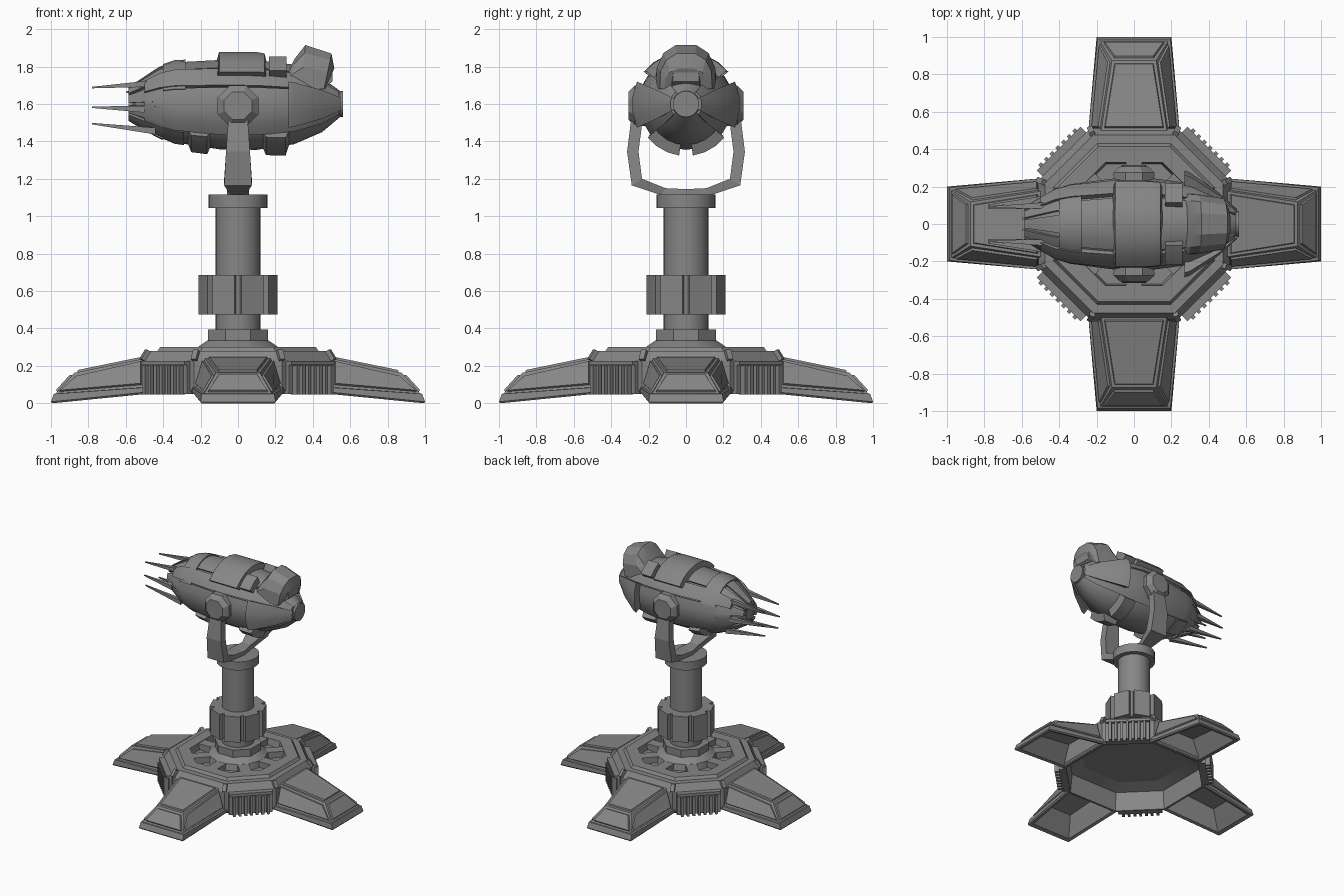
import bpy, bmesh
from math import sin, cos, pi, radians
from mathutils import Vector, Matrix

if "Cube" in bpy.data.objects:
    bpy.data.objects.remove(bpy.data.objects["Cube"], do_unlink=True)

grey = bpy.data.materials.new("gunmetal_grey")
grey.use_nodes = True
COL = (0.24, 0.24, 0.24, 1)
grey.diffuse_color = COL
grey.node_tree.nodes["Principled BSDF"].inputs["Base Color"].default_value = COL


def finish(bm, name, angle=28):
    """Turn a bmesh into an object, smooth where the surface is gentle."""
    bmesh.ops.recalc_face_normals(bm, faces=bm.faces)
    for f in bm.faces:
        f.smooth = True
    for e in bm.edges:
        e.smooth = len(e.link_faces) == 2 and e.calc_face_angle(0) < radians(angle)
    me = bpy.data.meshes.new(name)
    bm.to_mesh(me)
    bm.free()
    me.materials.append(grey)
    ob = bpy.data.objects.new(name, me)
    bpy.context.collection.objects.link(ob)
    return ob


def loft_bm(rings):
    """Bridge equal-length rings of points and cap both ends."""
    bm = bmesh.new()
    vs = [[bm.verts.new(p) for p in r] for r in rings]
    n = len(vs[0])
    for a, b in zip(vs, vs[1:]):
        for i in range(n):
            j = (i + 1) % n
            bm.faces.new((a[i], a[j], b[j], b[i]))
    bm.faces.new(vs[0])
    bm.faces.new(vs[-1])
    return bm


def loft(name, rings, angle=28):
    return finish(loft_bm(rings), name, angle)


def box(name, loc, size, turn=0):
    bm = bmesh.new()
    m = Matrix.Rotation(turn, 4, 'Z') @ Matrix.Translation(loc) @ Matrix.Diagonal((*size, 1))
    bmesh.ops.create_cube(bm, size=1, matrix=m)
    return finish(bm, name)


def turned(name, profile, n, phase=0):
    """Stack of regular rings around the vertical axis: (radius, z) pairs."""
    return loft(name, [[(r * cos(2 * pi * i / n + phase), r * sin(2 * pi * i / n + phase), z)
                        for i in range(n)] for r, z in profile])


def octagon(a, z, k=0.46):
    b = a * k
    return [(a, -b, z), (a, b, z), (b, a, z), (-b, a, z),
            (-a, b, z), (-a, -b, z), (-b, -a, z), (b, -a, z)]


# Hollow octagonal hub with a pocketed ring on top
loft("base_hub", [octagon(a, z) for a, z in (
    (.37, .232), (.465, .2), (.478, .05), (.495, .05), (.51, .07), (.51, .225), (.475, .28),
    (.43, .28), (.415, .302), (.33, .302), (.32, .25), (.2, .25))], 15)

for k in range(8):
    box("ring_bridge", (.27, 0, .274), (.14, .085, .05), k * pi / 4)


# Four sloping hollow legs with raised panels
def quad(r0, w0, z0, r1, w1, z1, turn):
    m = Matrix.Rotation(turn, 3, 'Z')
    return [m @ Vector(p) for p in ((r0, -w0, z0), (r1, -w1, z1), (r1, w1, z1), (r0, w0, z0))]


for k in range(4):
    t = k * pi / 2
    bm = loft_bm([quad(.5, .15, .21, .86, .1, .138, t),
                  quad(.5, .212, .055, .965, .172, .008, t),
                  quad(.49, .235, .05, .995, .195, 0, t),
                  quad(.49, .245, .06, 1, .2, .008, t),
                  quad(.49, .245, .085, .985, .195, .05, t),
                  quad(.5, .23, .086, .975, .18, .052, t),
                  quad(.5, .175, .24, .875, .118, .163, t)])
    bmesh.ops.recalc_face_normals(bm, faces=bm.faces)
    bm.faces.ensure_lookup_table()
    show = bm.faces[-6:-3] + [bm.faces[-1]]
    bmesh.ops.inset_individual(bm, faces=show, thickness=.022, depth=0)
    bmesh.ops.inset_individual(bm, faces=show, thickness=.006, depth=.011)
    finish(bm, "leg", 10)

    # Finned vent on each diagonal side
    d = t + pi / 4
    box("vent_panel", (.53, 0, .137), (.04, .33, .175), d)
    box("vent_hood", (.545, 0, .215), (.05, .33, .022), d)
    for i in range(7):
        box("vent_fin", (.562, (i - 3) * .043, .125), (.045, .02, .155), d)
    # Short ridges over the hub corners
    for s in (-1, 1):
        m = .495
        p = Vector((m, s * m * .46, .255))
        ob = box("corner_ridge", (0, 0, 0), (.06, .03, .03))
        ob.matrix_world = (Matrix.Rotation(t, 4, 'Z') @ Matrix.Translation(p)
                           @ Matrix.Rotation(s * .4, 4, 'Z') @ Matrix.Rotation(1, 4, 'Y'))

# Column, collars and the toothed sleeve
turned("column_cone", [(.23, .25), (.22, .3), (.16, .34)], 16, pi / 16)
turned("lower_collar", [(.175, .335), (.175, .395)], 8, pi / 8)
turned("column", [(.12, .3), (.12, 1.06)], 32)
turned("top_collar", [(.158, 1.045), (.158, 1.115)], 32)
sleeve = []
for k in range(8):
    for off, r in ((-.3, .212), (.3, .212), (.34, .18), (.445, .18)):
        a = k * pi / 4 + pi / 8 + off
        sleeve.append((r * cos(a), r * sin(a)))
loft("column_sleeve", [[(x, y, z) for x, y in sleeve] for z in (.475, .685)], 5)

# U-shaped yoke: outer y,z, inner y,z, half width
half = [(0, 1.112, 0, 1.145, .06), (.13, 1.112, .11, 1.15, .04),
        (.29, 1.165, .235, 1.2, .074), (.315, 1.345, .254, 1.345, .064),
        (.293, 1.52, .232, 1.515, .052), (.28, 1.6, .225, 1.6, .05)]
path = [(-a, b, -c, d, w) for a, b, c, d, w in half[:0:-1]] + half
loft("yoke", [[(-w, a, b), (w, a, b), (w, c, d), (-w, c, d)] for a, b, c, d, w in path], 5)
for s in (-1, 1):
    loft("pivot_cap", [[(r * cos(i * pi / 4 + pi / 8), s * y, 1.59 + r * sin(i * pi / 4 + pi / 8))
                        for i in range(8)] for r, y in ((.115, .2), (.118, .275), (.08, .308))], 5)

# Hull stations: x, half width, height above and depth below the axis
AXIS = 1.6
HULL = [(-.57, .08, .08, .08), (-.5, .125, .13, .125), (-.42, .175, .185, .17),
        (-.34, .2, .212, .205), (-.1, .232, .225, .242), (.1, .232, .225, .245),
        (.3, .205, .2, .215), (.45, .135, .14, .15), (.545, .07, .07, .07)]


def hull(x):
    for a, b in zip(HULL, HULL[1:]):
        if x <= b[0]:
            t = (x - a[0]) / (b[0] - a[0])
            return [p + (q - p) * t for p, q in zip(a[1:], b[1:])]
    return HULL[-1][1:]


def skin(x, deg, off=0):
    ry, up, down = hull(x)
    a = radians(deg)
    return Vector((x, (ry + off) * cos(a), AXIS + ((up if sin(a) > 0 else down) + off) * sin(a)))


def plate(name, x0, x1, a0, a1, off0, off1=None, sides=(0,), bevel=0):
    """Armour plate following the hull between two x and two angles."""
    off1 = off0 if off1 is None else off1
    xs = sorted({x0, x1} | {s[0] for s in HULL if x0 < s[0] < x1})
    n = max(2, int(abs(a1 - a0) / 14))
    angs = [a0 + (a1 - a0) * i / n for i in range(n + 1)]
    for mirror in sides:
        rings = []
        for x in xs:
            o = off0 + (off1 - off0) * (x - x0) / (x1 - x0)
            shift = bevel * ((x == x0) - (x == x1))
            ring = [skin(x, a, o) + Vector((shift, 0, 0)) for a in angs]
            ring += [skin(x, a, -.02) for a in angs[::-1]]
            rings.append([Vector((p.x, -p.y if mirror else p.y, p.z)) for p in ring])
        loft(name, rings, 24)


BOTH = (0, 1)
loft("hull", [[skin(s[0], i * 15) for i in range(24)] for s in HULL], 24)
plate("side_belt", -.5, .54, -40, 22, .014, sides=BOTH)
plate("side_ridge", -.5, .54, 24, 50, .032, .012, BOTH)
plate("cheek_plate", .27, .55, -25, 25, .08, .014, BOTH)
plate("rear_band", -.4, -.28, 20, 160, .022)
plate("back_plate", -.12, .16, 38, 142, .055, bevel=.018)
plate("back_strip", -.28, .3, 55, 125, .012)
plate("shoulder_block", .165, .26, 40, 66, .062, .072, BOTH)
plate("keel_foot", -.275, -.14, -82, -40, .045, .035, BOTH, .025)
plate("keel_foot", .125, .28, -82, -40, .035, .06, BOTH, .025)
plate("keel_wing", -.4, -.29, -78, -42, .012, sides=BOTH)
for k in range(10):
    plate("tail_petal", -.585, -.4, k * 36 + 4, k * 36 + 32, .02, .014)

# Nose cap
loft("nose_cap", [[(x, .07 * cos(i * pi / 8), AXIS + .07 * sin(i * pi / 8)) for i in range(16)]
                  for x in (.53, .562)])


# Domed head with a small visor
def arch(x, w, top, base, lean=0):
    pts = ((-1, 0), (-.97, .5), (-.75, .82), (-.35, 1), (.35, 1), (.75, .82), (.97, .5), (1, 0))
    return [(x + lean * h, w * y, base + (top - base) * h) for y, h in pts]


loft("head", [arch(.25, .165, 1.78, 1.68, .02), arch(.285, .165, 1.845, 1.68, .02),
              arch(.34, .16, 1.915, 1.68, .02), arch(.46, .14, 1.87, 1.68, .04),
              arch(.465, .115, 1.79, 1.68, .05)], 15)
loft("head_visor", [arch(.45, .085, 1.835, 1.68), arch(.505, .07, 1.815, 1.72)], 15)

# Tail spikes: root and tip
for s in (-1, 1):
    for root, tip in (((-.45, .1, 1.71), (-.78, .09, 1.688)),
                      ((-.5, .13, 1.572), (-.78, .1, 1.583)),
                      ((-.44, .1, 1.455), (-.78, .085, 1.495)),
                      ((-.5, .03, 1.665), (-.6, .03, 1.665))):
        loft("tail_spike", [[(x, s * y + dy * r, z + dz * r)
                             for dy, dz in ((-1, -1), (1, -1), (1, 1), (-1, 1))]
                            for (x, y, z), r in ((root, .018), (tip, .004))])
